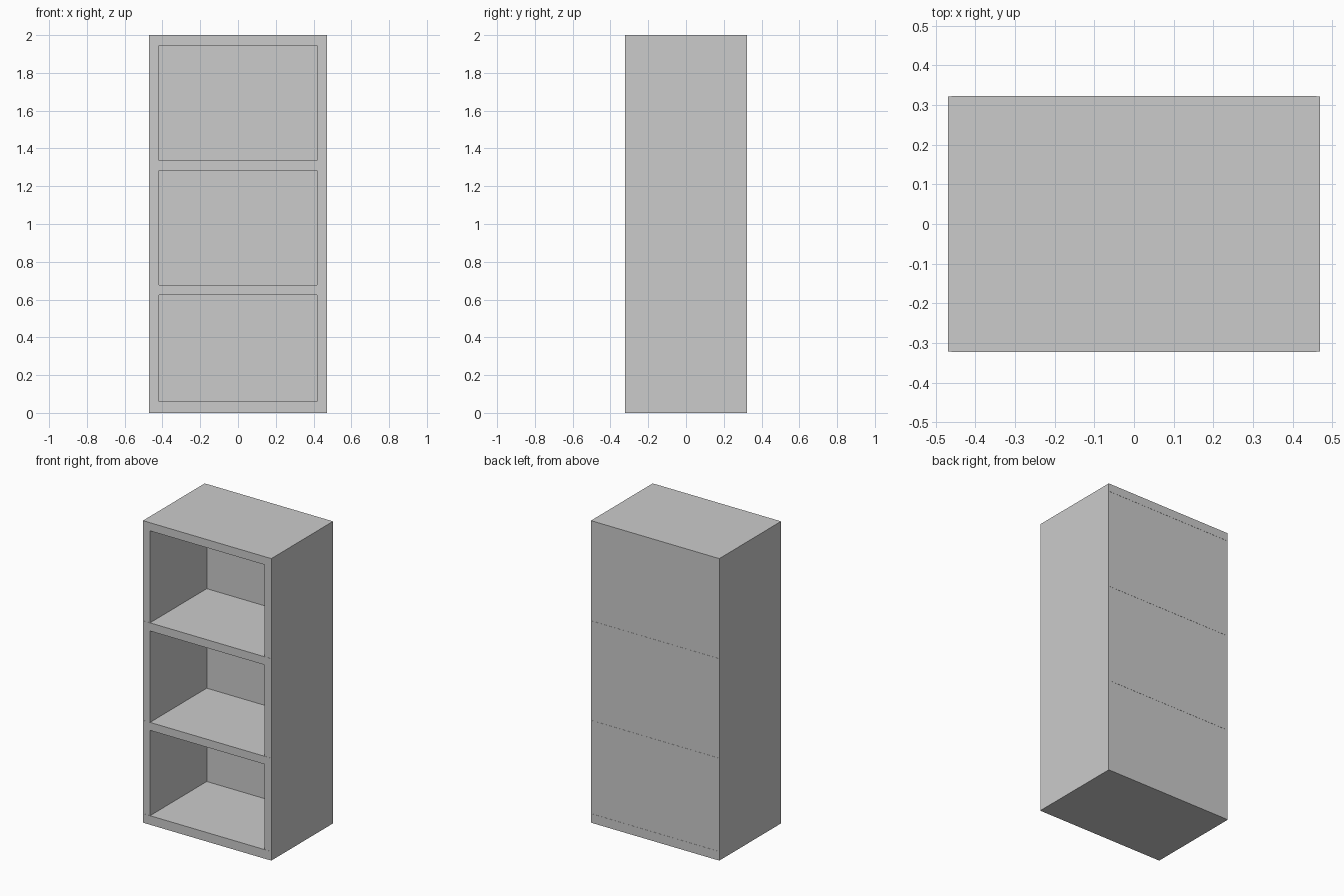
import bpy

if "Cube" in bpy.data.objects:
    bpy.data.objects.remove(bpy.data.objects["Cube"])

W, D, H = 0.94, 0.644, 2.0   # overall width, depth, height
T = 0.052                    # board thickness


def box(name, x0, x1, y0, y1, z0, z1):
    bpy.ops.mesh.primitive_cube_add(
        size=1, location=((x0 + x1) / 2, (y0 + y1) / 2, (z0 + z1) / 2))
    ob = bpy.context.object
    ob.name = name
    ob.scale = (x1 - x0, y1 - y0, z1 - z0)
    bpy.ops.object.transform_apply(location=False, rotation=False, scale=True)
    return ob


# Two upright side panels
for name, s in (("left_side_panel", -1), ("right_side_panel", 1)):
    xa, xb = sorted((s * W / 2, s * (W / 2 - T)))
    box(name, xa, xb, -D / 2, D / 2, 0, H)

# Back panel closing the rear
box("back_panel", -W / 2 + T, W / 2 - T, D / 2 - T, D / 2, 0.002, H - 0.002)

# Bottom, two shelves and top, running through the full depth
boards = (("bottom_board", 0.0, 0.06), ("lower_shelf", 0.625, 0.678),
          ("upper_shelf", 1.283, 1.337), ("top_board", 1.946, 2.0))
for name, z0, z1 in boards:
    box(name, -0.46, 0.46, -D / 2 - 0.001, D / 2 + 0.001, z0, z1)
